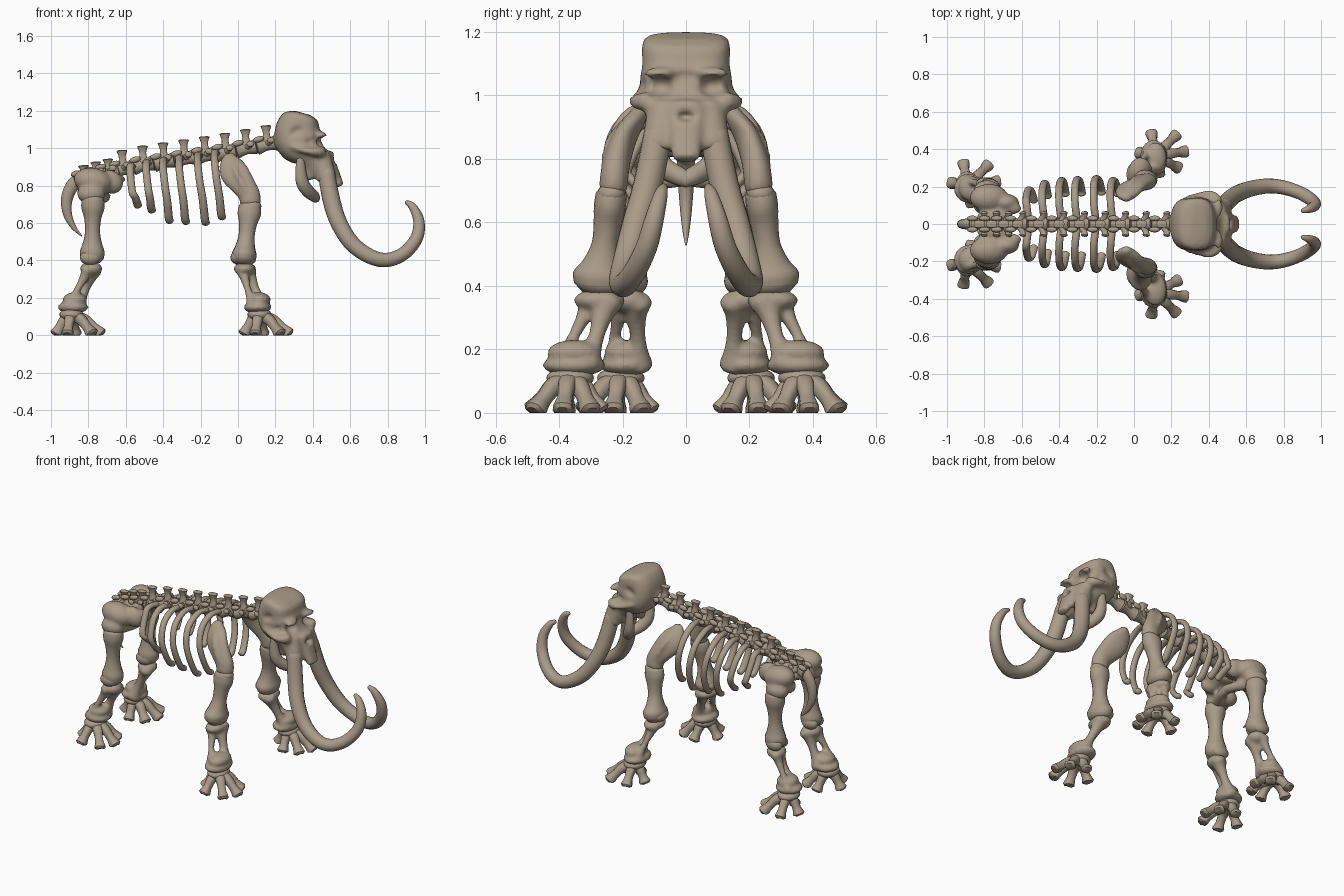
import bpy, bmesh, math
from mathutils import Vector, Matrix

bone = bpy.data.materials.new("bone beige")
bone.diffuse_color = (0.40, 0.33, 0.25, 1)


def catmull(a, b, c, d, t):
    return [0.5 * (2 * q + (r - p) * t + (2 * p - 5 * q + 4 * r - s) * t * t
                   + (3 * q - p - 3 * r + s) * t ** 3) for p, q, r, s in zip(a, b, c, d)]


def tube(bm, rings, ref=(0, 1, 0), n=14, steps=4, sq=1.0, cap=0.4):
    """Loft through (x, y, z, ra, rb) rings; rb lies along ref. sq < 1 squares the section."""
    k = len(rings)
    pts = []
    for i in range(k - 1):
        q = [rings[max(i - 1, 0)], rings[i], rings[i + 1], rings[min(i + 2, k - 1)]]
        pts += [catmull(*q, s / steps) for s in range(steps)]
    pts.append(list(rings[-1]))
    pos = [Vector(p[:3]) for p in pts]
    rows = []
    for i, p in enumerate(pts):
        t = (pos[min(i + 1, len(pos) - 1)] - pos[max(i - 1, 0)]).normalized()
        rows.append((pos[i], t, max(p[3], .002), max(p[4], .002)))
    # domed ends
    for end, sgn in ((0, -1), (-1, 1)):
        c, t, a, b = rows[end]
        row = (c + t * sgn * min(a, b) * cap, t, a * .65, b * .65)
        rows = [row] + rows if sgn < 0 else rows + [row]
    loops = []
    for c, t, a, b in rows:
        u = Vector(ref)
        u = (u - t * u.dot(t)).normalized()
        v = t.cross(u)
        ring = []
        for j in range(n):
            w = 2 * math.pi * j / n
            cs, sn = math.cos(w), math.sin(w)
            co = c + v * a * math.copysign(abs(cs) ** sq, cs) + u * b * math.copysign(abs(sn) ** sq, sn)
            co.z = max(co.z, 0)
            ring.append(bm.verts.new(co))
        loops.append(ring)
    for r0, r1 in zip(loops, loops[1:]):
        for j in range(n):
            bm.faces.new((r0[j], r0[(j + 1) % n], r1[(j + 1) % n], r1[j]))
    bm.faces.new(loops[0][::-1])
    bm.faces.new(loops[-1])


def ball(bm, c, r, tilt=0):
    m = Matrix.Translation(c) @ Matrix.Rotation(math.radians(tilt), 4, 'Y') @ Matrix.Diagonal((*r, 1))
    bmesh.ops.create_uvsphere(bm, u_segments=20, v_segments=12, radius=1, matrix=m)


def finish(bm, name, mirror=True, voxel=0, cutter=None, smooth=4):
    bmesh.ops.recalc_face_normals(bm, faces=bm.faces)
    me = bpy.data.meshes.new(name)
    bm.to_mesh(me)
    bm.free()
    me.materials.append(bone)
    me.shade_smooth()
    me.set_sharp_from_angle(angle=math.radians(50))
    ob = bpy.data.objects.new(name, me)
    bpy.context.collection.objects.link(ob)

    def remesh():
        m = ob.modifiers.new("blend", 'REMESH')
        m.mode, m.voxel_size, m.use_smooth_shade = 'VOXEL', voxel, True
    if voxel:
        remesh()
        if cutter:
            b = ob.modifiers.new("hollows", 'BOOLEAN')
            b.operation, b.solver, b.object = 'DIFFERENCE', 'EXACT', cutter
            remesh()
        s = ob.modifiers.new("soften", 'SMOOTH')
        s.factor, s.iterations = 0.5, smooth
    if mirror:
        m = ob.modifiers.new("mirror", 'MIRROR')
        m.use_axis = (False, True, False)
        m.use_clip = False
        m.use_mirror_merge = False
    return ob


# skull hollows: eye sockets, temples, nose opening
bm = bmesh.new()
for s in (-1, 1):
    ball(bm, (.465, s * .082, 1.03), (.055, .047, .034))
    ball(bm, (.31, s * .165, 1.09), (.06, .04, .035), -25)
    ball(bm, (.385, s * .16, 1.035), (.03, .035, .025))
ball(bm, (.53, 0, .935), (.04, .035, .018))
hollows = finish(bm, "skull_hollow_cutter", False)
hollows.hide_render = True
hollows.hide_set(True)

# skull: cranium, cheek arches, tusk sockets, nose plate
bm = bmesh.new()
tube(bm, [(.345, 0, 1.183, .06, .115), (.34, 0, 1.165, .095, .137), (.322, 0, 1.10, .123, .14),
          (.332, 0, 1.03, .125, .145), (.385, 0, .97, .085, .13), (.42, 0, .92, .08, .11),
          (.445, 0, .87, .06, .10)], n=28, sq=.7, cap=.1)
for s in (-1, 1):
    tube(bm, [(.45, s * .12, .985, .03, .03), (.42, s * .15, .98, .028, .026),
              (.37, s * .155, .985, .022, .018), (.29, s * .125, 1.01, .03, .02)], ref=(0, 0, 1))
    tube(bm, [(.44, s * .07, .97, .05, .05), (.46, s * .08, .90, .052, .052),
              (.475, s * .088, .83, .055, .052)], cap=.1)
    tube(bm, [(.36, s * .06, .95, .04, .04), (.38, s * .055, .84, .035, .03)])
    ball(bm, (.45, s * .085, 1.07), (.025, .05, .02))
ball(bm, (.23, 0, 1.04), (.05, .07, .05))
tube(bm, [(.47, 0, .97, .04, .06), (.505, 0, .89, .03, .05), (.545, 0, .80, .022, .045)], sq=.6, cap=.2)
finish(bm, "skull", False, .011, hollows, 3)

# lower jaw
bm = bmesh.new()
tube(bm, [(.335, .105, .95, .02, .018), (.335, .105, .88, .03, .022), (.345, .095, .815, .035, .03),
          (.375, .065, .77, .035, .03), (.405, .02, .745, .03, .03), (.41, -.01, .735, .025, .03)], ref=(.3, 1, 0))
finish(bm, "jaw")

# tusks
bm = bmesh.new()
tube(bm, [(.47, .088, .88, .045, .045), (.50, .12, .72, .047, .046), (.54, .155, .60, .045, .045),
          (.61, .185, .49, .043, .043), (.71, .203, .42, .040, .040), (.80, .195, .403, .038, .038),
          (.89, .165, .44, .036, .036), (.955, .125, .52, .034, .034), (.967, .10, .61, .030, .030),
          (.935, .08, .685, .022, .022), (.90, .07, .712, .012, .012)], n=16)
finish(bm, "tusk")

# spine: bodies, upright processes and side knobs along a sloping line
SPINE = [(-.87, .82), (-.75, .855), (-.62, .885), (-.5, .91), (-.1, .97), (.22, 1.03)]


def spine_z(x):
    for (x0, z0), (x1, z1) in zip(SPINE, SPINE[1:]):
        if x <= x1 or x1 == .22:
            return z0 + (z1 - z0) * (x - x0) / (x1 - x0)


bm = bmesh.new()
xs = [.155 - .11 * i for i in range(8)] + [-.69, -.755, -.82]
for x in xs:
    z, h = spine_z(x), .105 if x > -.65 else .075
    tube(bm, [(x - .05, 0, z - .012, .042, .04), (x, 0, z, .03, .03), (x + .05, 0, z + .012, .042, .04)], cap=.15)
    tube(bm, [(x, 0, z + .01, .03, .022), (x - .004, 0, z + h * .6, .018, .013),
              (x - .006, 0, z + h - .004, .029, .02)], sq=.6, n=12, cap=.2)
    for s in (-1, 1):
        tube(bm, [(x + .01, s * .02, z + .01, .02, .018), (x + .02, s * .045, z + .022, .016, .014),
                  (x + .02, s * .06, z + .026, .02, .016)], ref=(0, 0, 1), n=10)
        ball(bm, (x - .045, s * .03, z + .03), (.03, .015, .016), -15)
tube(bm, [(.2, 0, 1.025, .04, .04), (.26, 0, 1.04, .04, .05)])
finish(bm, "spine", False)

# tail
bm = bmesh.new()
tube(bm, [(-.84, 0, .835, .04, .035), (-.885, 0, .80, .036, .03), (-.915, 0, .73, .031, .026),
          (-.912, 0, .65, .024, .02), (-.88, 0, .58, .014, .012), (-.835, 0, .53, .003, .003)])
finish(bm, "tail", False)

# ribs: top x, bottom x, widest y, bottom z
bm = bmesh.new()
for x, xb, w, zb in [(-.565, -.54, .185, .68), (-.48, -.465, .22, .655), (-.39, -.37, .235, .60),
                     (-.305, -.283, .24, .595), (-.205, -.177, .245, .59), (-.115, -.09, .235, .62)]:
    z = spine_z(x)
    tube(bm, [(x, .03, z + .005, .016, .02), (x - .01, .11, z + .01, .016, .02), (x - .01, w - .04, z - .04, .016, .02),
              (x, w, z - .13, .015, .02), (.4 * x + .6 * xb, w - .01, (z + zb) / 2 - .05, .015, .021),
              (xb, w * .78, zb + .03, .017, .022), (xb + .005, w * .66, zb + .012, .018, .022)], ref=(1, 0, 0), n=12)
finish(bm, "ribs")

# shoulder blade with ridge
bm = bmesh.new()
tube(bm, [(-.04, .135, .965, .025, .02), (-.04, .155, .93, .058, .03), (-.02, .19, .87, .078, .036),
          (.03, .215, .80, .066, .042), (.062, .225, .75, .058, .045), (.066, .23, .705, .056, .045)], n=18)
tube(bm, [(-.03, .19, .92, .012, .015), (.0, .235, .85, .014, .022), (.05, .25, .76, .018, .02)])
finish(bm, "shoulder_blade", voxel=.011, smooth=3)

# pelvis
bm = bmesh.new()
ball(bm, (-.775, .14, .825), (.105, .075, .07), 10)
ball(bm, (-.785, .175, .755), (.075, .06, .055))
ball(bm, (-.68, .115, .82), (.07, .045, .06), 40)
ball(bm, (-.80, .10, .76), (.06, .05, .05))
tube(bm, [(-.76, .15, .74, .035, .04), (-.72, .06, .735, .03, .03), (-.71, -.01, .745, .03, .03)], ref=(0, 0, 1))
tube(bm, [(-.70, .10, .83, .04, .05), (-.64, .085, .835, .03, .035), (-.61, .08, .835, .015, .02)])
ball(bm, (-.75, .04, .84), (.09, .05, .035))
finish(bm, "pelvis", voxel=.011)


def long_bone(bm, a, b, ends, mid):
    """Shaft with knobbed ends; ends = (ra, rb) at top and bottom."""
    a, b = Vector(a), Vector(b)
    prof = [(0, .8, 0), (.07, 1, 0), (.17, .95, 0), (.33, .25, 0), (.55, 0, 0), (.75, 0, .45), (.88, 0, 1), (1, 0, .85)]
    rows = []
    for t, f, g in prof:
        p = a.lerp(b, t)
        rows.append((*p, mid[0] + (ends[0][0] - mid[0]) * f + (ends[1][0] - mid[0]) * g,
                     mid[1] + (ends[0][1] - mid[1]) * f + (ends[1][1] - mid[1]) * g))
    tube(bm, rows, n=16, steps=3)


# upper leg bones
bm = bmesh.new()
long_bone(bm, (.065, .235, .69), (.03, .272, .40), ((.062, .05), (.066, .088)), (.043, .042))
ball(bm, (.075, .235, .69), (.05, .045, .035))
ball(bm, (-.005, .265, .415), (.035, .06, .035))
finish(bm, "front_upper_leg")
bm = bmesh.new()
long_bone(bm, (-.775, .185, .73), (-.78, .185, .41), ((.062, .058), (.066, .062)), (.04, .042))
for s in (-1, 1):
    ball(bm, (-.79, .185 + s * .03, .415), (.055, .035, .04))
finish(bm, "hind_upper_leg")


# lower legs: two slim bones joined by knobs at both ends
def lower_leg(name, top, bot, rt, rb):
    bm = bmesh.new()
    t, b = Vector(top), Vector(bot)
    for ox, oy, r in ((.018, -.033, .03), (-.02, .036, .022)):
        o = Vector((ox, oy, 0))
        rows = []
        for f, k, w in ((0, 1, 1.5), (.2, .8, 1.2), (.5, 1, .85), (.75, 1.1, 1.05), (1, 1.2, 1.6)):
            rows.append((*(t.lerp(b, f) + o * k), r * w, r * w))
        tube(bm, rows)
    ball(bm, t, rt)
    ball(bm, b, rb)
    ball(bm, b + Vector((.01, .0, .04)), (rb[0] * .8, rb[1] * .85, .04))
    finish(bm, name, voxel=.01, smooth=3)


lower_leg("front_lower_leg", (.035, .272, .355), (.105, .352, .15), (.058, .082, .035), (.075, .10, .035))
lower_leg("hind_lower_leg", (-.785, .182, .355), (-.882, .19, .15), (.06, .06, .04), (.082, .08, .035))


# feet: splayed toes under a wrist block
def foot(name, cx, cy):
    bm = bmesh.new()
    ball(bm, (cx, cy, .11), (.065, .075, .035))
    for ang, ln in ((-78, .095), (-28, .135), (8, .16), (45, .155), (100, .12), (170, .085)):
        w = math.radians(ang)
        dx, dy = math.cos(w), math.sin(w)
        row = [(.02, .105, .032), (.45, .085, .028), (.75, .045, .024), (.93, .018, .031), (1.0, .008, .033)]
        tube(bm, [(cx + dx * ln * f, cy + dy * ln * f, z, r, r) for f, z, r in row],
             ref=(-dy, dx, 0), n=12, sq=.75, cap=.3)
    finish(bm, name)


foot("front_foot", .115, .365)
foot("hind_foot", -.89, .205)
